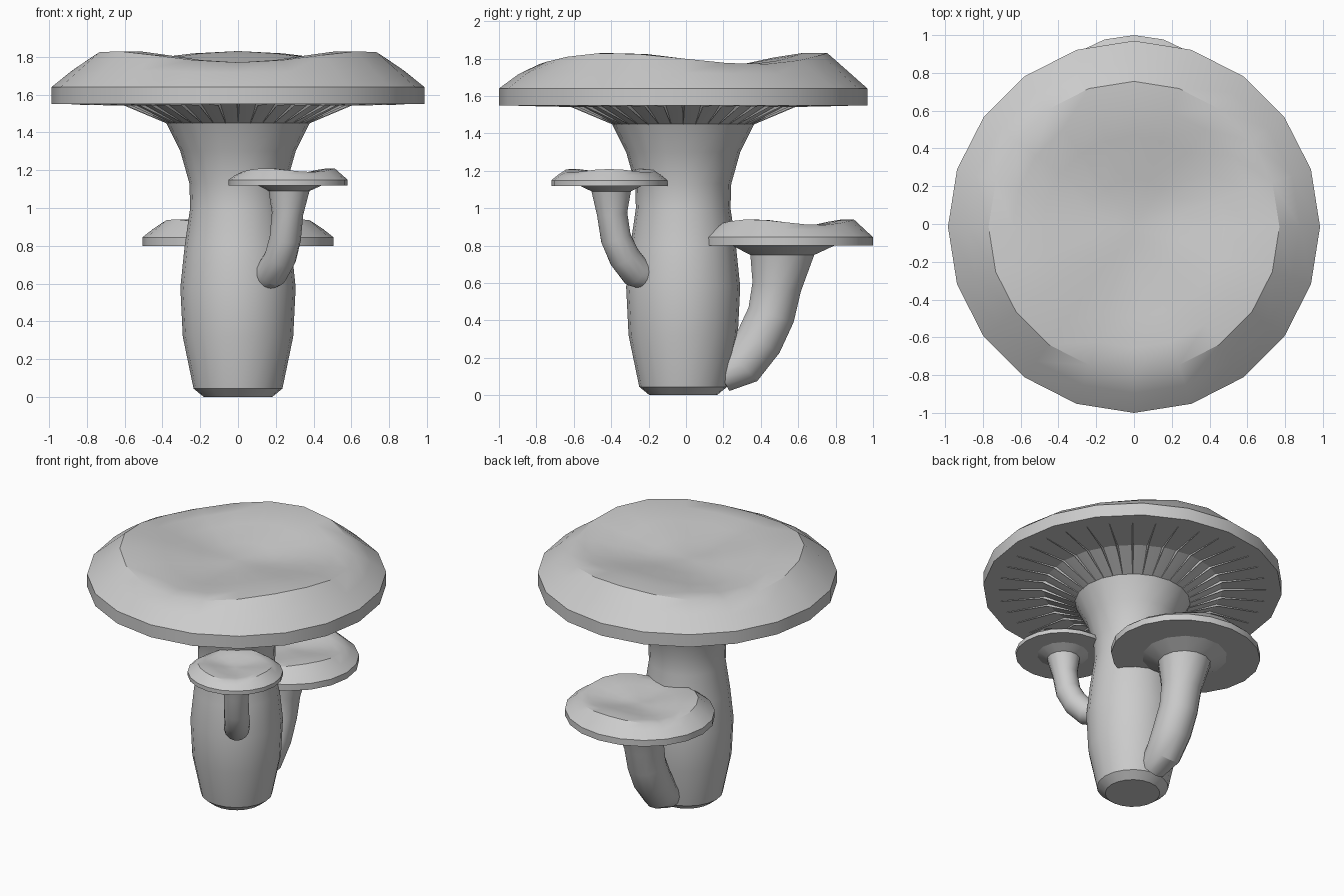
import bpy, bmesh
from math import sin, cos, pi, radians
from mathutils import Vector

if "Cube" in bpy.data.objects:
    bpy.data.objects.remove(bpy.data.objects["Cube"])


def finish(name, bm, angle=30):
    bmesh.ops.recalc_face_normals(bm, faces=bm.faces[:])
    mesh = bpy.data.meshes.new(name)
    bm.to_mesh(mesh)
    bm.free()
    obj = bpy.data.objects.new(name, mesh)
    bpy.context.collection.objects.link(obj)
    bpy.ops.object.select_all(action='DESELECT')
    obj.select_set(True)
    bpy.context.view_layer.objects.active = obj
    bpy.ops.object.shade_smooth_by_angle(angle=radians(angle))
    return obj


def bridge(bm, rings):
    for a, b in zip(rings, rings[1:]):
        n = len(a)
        for i in range(n):
            j = (i + 1) % n
            bm.faces.new((a[i], a[j], b[j], b[i]))


def lathe(name, profile, n, loc, scale=(1, 1, 1), turn=0, cap_start=False, cap_end=False):
    """Revolve (radius, height, wave) points; the wave makes three soft lobes."""
    bm = bmesh.new()
    rings = []
    for r, z, wave in profile:
        ring = []
        for i in range(n):
            a = 2 * pi * i / n
            h = z + wave * cos(3 * (a - pi / 2 - turn))
            ring.append(bm.verts.new((loc[0] + scale[0] * r * cos(a),
                                      loc[1] + scale[1] * r * sin(a),
                                      loc[2] + scale[2] * h)))
        rings.append(ring)
    bridge(bm, rings)
    if cap_start:
        bm.faces.new(rings[0])
    if cap_end:
        bmesh.ops.poke(bm, faces=[bm.faces.new(rings[-1])])
    return finish(name, bm)


def tube(name, path, n=14):
    """Sweep a circle through (x, y, z, radius) points."""
    bm = bmesh.new()
    pts = [Vector(p[:3]) for p in path]
    rings = []
    for k, p in enumerate(pts):
        t = (pts[min(k + 1, len(pts) - 1)] - pts[max(k - 1, 0)]).normalized()
        if k >= len(pts) - 2:
            t = Vector((0, 0, 1))
        v = t.cross(Vector((1, 0, 0))).normalized()
        u = v.cross(t)
        rings.append([bm.verts.new(p + path[k][3] * (cos(2 * pi * i / n) * u + sin(2 * pi * i / n) * v))
                      for i in range(n)])
    bridge(bm, rings)
    bm.faces.new(rings[0])
    return finish(name, bm)


CY = -0.015

# Caps: one wavy, dished profile at three sizes
CAP = [(0.17, 0, 0), (0.985, 0, 0), (0.985, 0.09, 0), (0.88, 0.175, 0.008), (0.77, 0.25, 0.03),
       (0.64, 0.25, 0.03), (0.48, 0.23, 0.025), (0.25, 0.195, 0.01), (0.1, 0.185, 0)]
lathe("main_cap", CAP, 20, (0, CY, 1.55), cap_end=True)
lathe("back_cap", CAP, 20, (0, 0.53, 0.80), (0.513, 0.477, 0.5), cap_end=True)
lathe("front_cap", CAP, 20, (0.265, -0.41, 1.12), (0.32, 0.315, 0.32), radians(30), cap_end=True)

# Main stem flaring into the underside of the cap
STEM = [(0.18, 0, 0), (0.235, 0.045, 0), (0.292, 0.32, 0), (0.305, 0.58, 0), (0.282, 0.8, 0),
        (0.253, 1.0, 0), (0.257, 1.13, 0), (0.305, 1.3, 0), (0.38, 1.45, 0), (0.59, 1.55, 0)]
lathe("main_stem", STEM, 20, (0, CY, 0), cap_start=True)

# Gills: thin radial ridges under the main cap
bm = bmesh.new()
COUNT = 36
for g in range(COUNT):
    a = 2 * pi * g / COUNT
    out, side = Vector((cos(a), sin(a), 0)), Vector((-sin(a), cos(a), 0))
    sections = []
    for r, low, high, w in [(0.36, 1.44, 1.47, 0.008), (0.6, 1.541, 1.565, 0.013), (0.88, 1.547, 1.56, 0.006)]:
        c = Vector((0, CY, 0)) + out * r
        sections.append([bm.verts.new(c + Vector((0, 0, low))),
                         bm.verts.new(c + side * w + Vector((0, 0, high))),
                         bm.verts.new(c - side * w + Vector((0, 0, high)))])
    bridge(bm, sections)
    bm.faces.new(sections[0])
    bm.faces.new(sections[-1])
finish("gills", bm)

# Curved side stems growing out of the main stem
tube("back_stem", [(0, 0.19, 0.10, 0.09), (0, 0.30, 0.16, 0.12), (0, 0.39, 0.29, 0.13),
                   (0, 0.455, 0.43, 0.13), (0, 0.485, 0.58, 0.135), (0, 0.515, 0.75, 0.175),
                   (0, 0.52, 0.80, 0.28)])
tube("front_stem", [(0.13, -0.19, 0.63, 0.075), (0.18, -0.27, 0.66, 0.085), (0.225, -0.33, 0.74, 0.085),
                    (0.25, -0.375, 0.84, 0.083), (0.262, -0.395, 0.97, 0.083),
                    (0.27, -0.40, 1.09, 0.108), (0.275, -0.40, 1.12, 0.17)])
